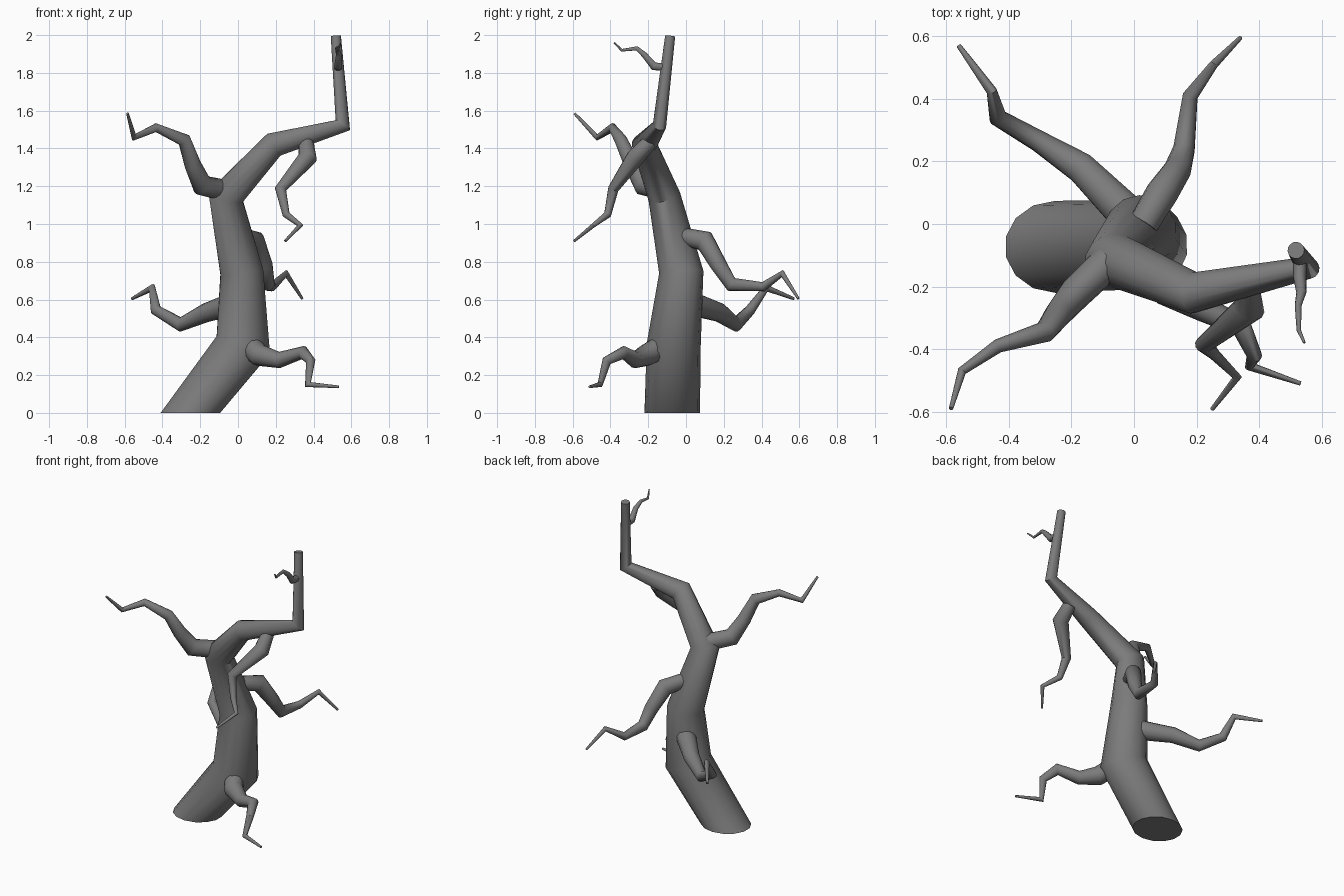
import bpy, bmesh, math
from mathutils import Vector

bark = bpy.data.materials.new("dark_bark")
bark.diffuse_color = (0.2, 0.2, 0.2, 1)


def tube(name, pts, sides, first_normal=None, first_stretch=1.0):
    """Tapered tube along (x, y, z, radius) points with mitred joints and capped ends."""
    P = [Vector(p[:3]) for p in pts]
    dirs = [(b - a).normalized() for a, b in zip(P, P[1:])]
    bm = bmesh.new()
    rings = []
    u = None
    for i, p in enumerate(P):
        d0 = dirs[max(i - 1, 0)]
        d1 = dirs[min(i, len(dirs) - 1)]
        n = (d0 + d1).normalized()
        bend = d1 - d0
        stretch = 1.0
        if bend.length > 1e-4:
            bend.normalize()
            stretch = min(1 / max(n.dot(d0), 0.1), 1.4)
        if i == 0 and first_normal:
            n = Vector(first_normal)
            bend, stretch = Vector((1, 0, 0)), first_stretch
        # carry the ring frame along the path without twist
        if u is None:
            u = Vector((0, 1, 0)) if abs(n.y) < 0.8 else Vector((1, 0, 0))
        u = (u - n * u.dot(n)).normalized()
        v = n.cross(u)
        ring = []
        for k in range(sides):
            a = 2 * math.pi * k / sides
            o = (u * math.cos(a) + v * math.sin(a)) * pts[i][3]
            if bend.length > 1e-4:
                o += bend * o.dot(bend) * (stretch - 1)
            ring.append(bm.verts.new(p + o))
        rings.append(ring)
    for a, b in zip(rings, rings[1:]):
        for k in range(sides):
            j = (k + 1) % sides
            bm.faces.new((a[k], a[j], b[j], b[k]))
    bm.faces.new(rings[0][::-1])
    bm.faces.new(rings[-1])
    bmesh.ops.recalc_face_normals(bm, faces=bm.faces)
    me = bpy.data.meshes.new(name)
    bm.to_mesh(me)
    bm.free()
    me.materials.append(bark)
    ob = bpy.data.objects.new(name, me)
    bpy.context.collection.objects.link(ob)
    bpy.ops.object.select_all(action='DESELECT')
    ob.select_set(True)
    bpy.context.view_layer.objects.active = ob
    bpy.ops.object.shade_smooth_by_angle(angle=math.radians(50))
    return ob


# Trunk, leaning from a flat base and kinking up to a broken top
tube("trunk", [
    (-0.252, -0.073, 0.0, 0.147), (0.028, -0.065, 0.36, 0.143),
    (0.02, -0.025, 0.745, 0.116), (-0.065, -0.115, 1.145, 0.086),
    (0.19, -0.22, 1.42, 0.065), (0.555, -0.14, 1.523, 0.036),
    (0.518, -0.084, 1.995, 0.027)], 14, (0, 0, 1), 1.1)

# Upper left branch, reaching forward
tube("upper_left_branch", [
    (-0.08, -0.12, 1.18, 0.056), (-0.19, -0.225, 1.205, 0.053),
    (-0.24, -0.285, 1.315, 0.044), (-0.285, -0.345, 1.445, 0.034),
    (-0.435, -0.39, 1.51, 0.022), (-0.55, -0.47, 1.458, 0.014),
    (-0.585, -0.59, 1.585, 0.007)], 12)

# Lower left branch, reaching back
tube("lower_left_branch", [
    (-0.03, 0.04, 0.575, 0.062), (-0.17, 0.18, 0.53, 0.050),
    (-0.305, 0.265, 0.468, 0.035), (-0.435, 0.34, 0.545, 0.028),
    (-0.455, 0.425, 0.662, 0.017), (-0.56, 0.57, 0.605, 0.008)], 12)

# Rear right branch
tube("rear_right_branch", [
    (0.03, 0.0, 0.93, 0.048), (0.09, 0.10, 0.91, 0.052),
    (0.14, 0.175, 0.78, 0.044), (0.16, 0.24, 0.68, 0.035),
    (0.18, 0.41, 0.668, 0.024), (0.255, 0.51, 0.738, 0.014),
    (0.34, 0.595, 0.605, 0.007)], 12)

# Low front right branch
tube("low_front_branch", [
    (0.07, -0.14, 0.345, 0.062), (0.115, -0.21, 0.305, 0.058),
    (0.22, -0.27, 0.28, 0.042), (0.345, -0.33, 0.32, 0.032),
    (0.385, -0.42, 0.275, 0.024), (0.37, -0.455, 0.15, 0.014),
    (0.533, -0.51, 0.138, 0.007)], 12)

# Hanging branch under the upper limb
tube("hanging_branch", [
    (0.36, -0.19, 1.435, 0.040), (0.368, -0.27, 1.35, 0.048),
    (0.225, -0.385, 1.185, 0.028), (0.255, -0.415, 1.05, 0.019),
    (0.33, -0.49, 0.993, 0.012), (0.25, -0.592, 0.91, 0.007)], 12)

# Small twig near the top
tube("top_twig", [
    (0.53, -0.11, 1.83, 0.022), (0.53, -0.17, 1.835, 0.021),
    (0.535, -0.22, 1.895, 0.016), (0.525, -0.26, 1.93, 0.011),
    (0.527, -0.34, 1.92, 0.007), (0.545, -0.38, 1.96, 0.004)], 10)
